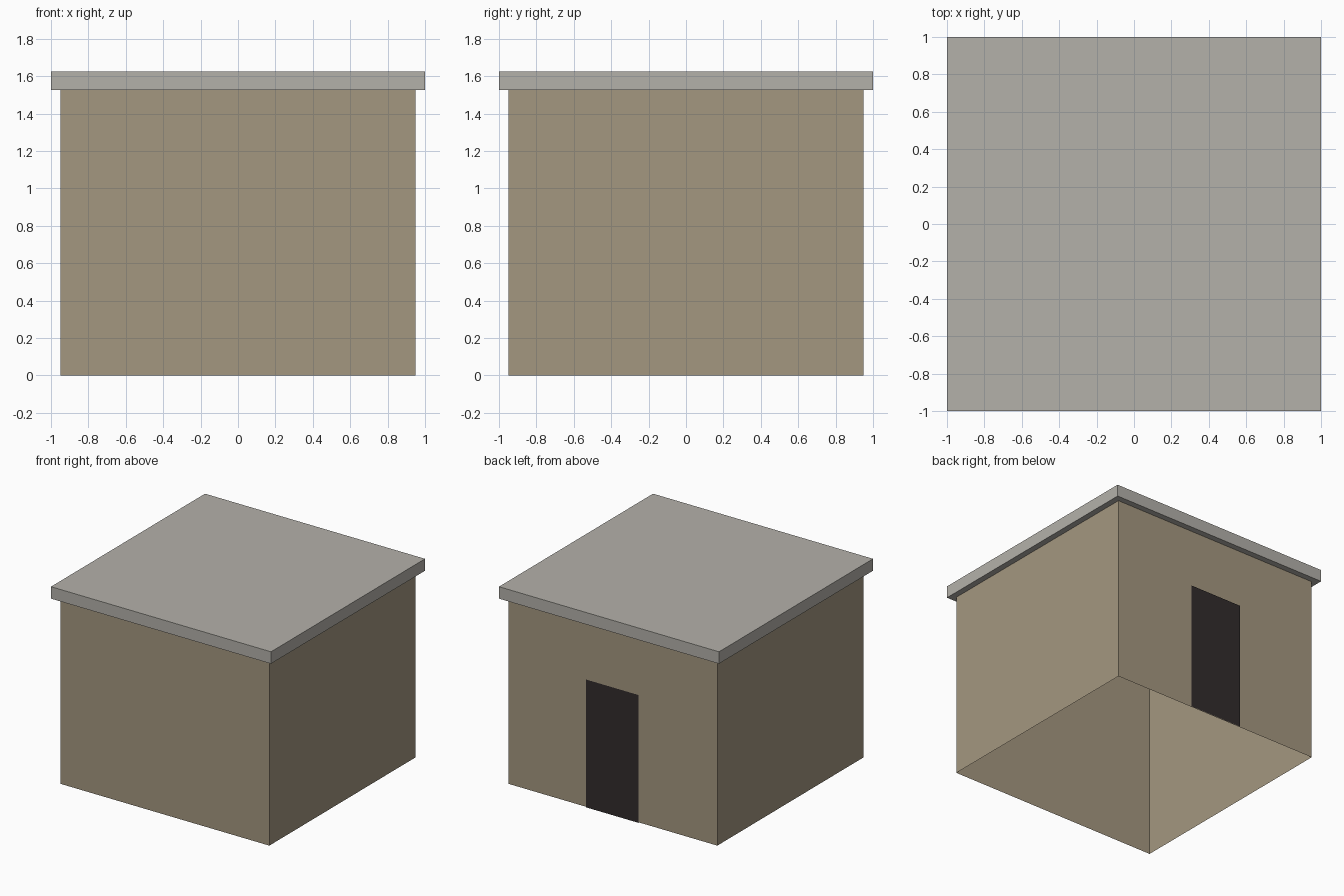
import bpy, bmesh

if "Cube" in bpy.data.objects:
    bpy.data.objects.remove(bpy.data.objects["Cube"])

WALL, WALL_TOP, ROOF_TOP = 0.95, 1.527, 1.625


def material(name, srgb):
    mat = bpy.data.materials.new(name)
    linear = [((c / 255 + 0.055) / 1.055) ** 2.4 for c in srgb]
    mat.diffuse_color = (*linear, 1)
    mat.use_nodes = True
    mat.node_tree.nodes["Principled BSDF"].inputs["Base Color"].default_value = mat.diffuse_color
    return mat


def add_object(name, bm, mat):
    mesh = bpy.data.meshes.new(name)
    bm.to_mesh(mesh)
    bm.free()
    mesh.materials.append(mat)
    obj = bpy.data.objects.new(name, mesh)
    bpy.context.collection.objects.link(obj)
    return obj


def box(half, z0, z1):
    """Square box centred on the z axis."""
    bm = bmesh.new()
    bmesh.ops.create_cube(bm, size=2)
    for v in bm.verts:
        v.co = (v.co.x * half, v.co.y * half, z1 if v.co.z > 0 else z0)
    return bm


wall_mat = material("tan plaster", (164, 151, 128))
roof_mat = material("pale grey concrete", (180, 177, 170))
door_mat = material("dark doorway", (50, 44, 44))

# Thin walls, open below and above
bm = box(WALL, 0, WALL_TOP)
bmesh.ops.delete(bm, geom=[f for f in bm.faces if abs(f.normal.z) > 0.5],
                 context='FACES_ONLY')
add_object("walls", bm, wall_mat)

# Overhanging flat roof slab
add_object("roof_slab", box(1, WALL_TOP, ROOF_TOP), roof_mat)

# Doorway panel on the back wall
bm = bmesh.new()
y = WALL + 0.008
corners = [(0.24, y, 0), (-0.24, y, 0), (-0.24, y, 1.05), (0.24, y, 1.05)]
bm.faces.new([bm.verts.new(c) for c in corners])
add_object("doorway", bm, door_mat)
